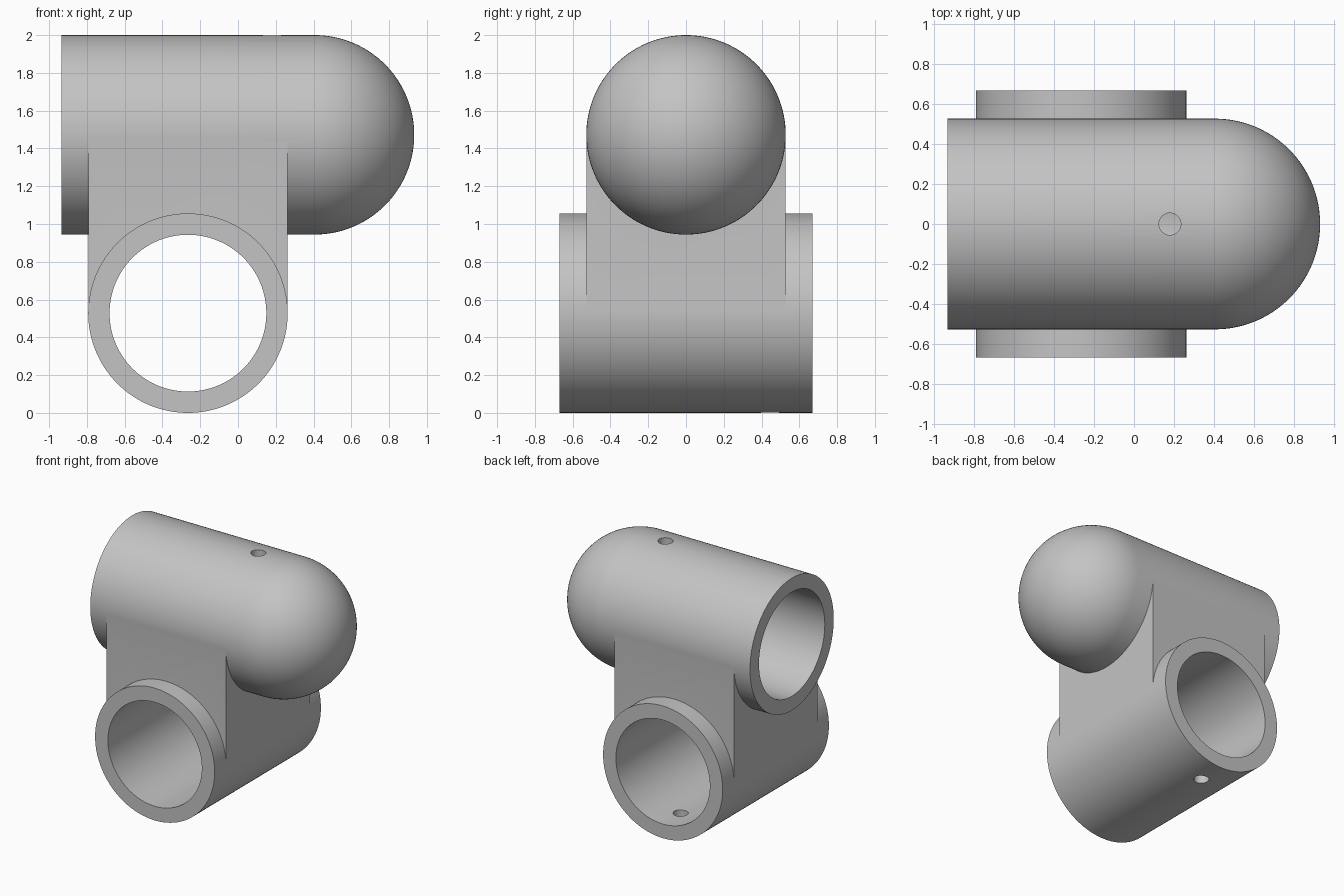
import bpy
import math
from mathutils import Matrix

cube = bpy.data.objects.get("Cube")
if cube:
    bpy.data.objects.remove(cube, do_unlink=True)

R, BORE, PIN = 0.528, 0.415, 0.055   # outer, bore and pin hole radii
HALF = 0.67                          # half the length of each tube
UP_X, UP_Z = -0.265, 1.472           # upper tube centre (runs along x)
LOW_Z = R                            # lower tube centre height (runs along y)
END = UP_X + HALF                    # where the dome starts
SEGS = 128

grey = bpy.data.materials.new("plain grey")
grey.use_nodes = True
colour = (0.55, 0.55, 0.55, 1)
grey.diffuse_color = colour
grey.node_tree.nodes["Principled BSDF"].inputs["Base Color"].default_value = colour


def lathe(name, profile, matrix):
    """Revolve (radius, height) points around z, then place the solid."""
    verts, faces, rings = [], [], []
    for r, h in profile:
        start = len(verts)
        count = 1 if r < 1e-6 else SEGS
        for i in range(count):
            a = math.tau * i / SEGS
            verts.append((r * math.cos(a), r * math.sin(a), h))
        rings.append([start + i % count for i in range(SEGS)])
    for low, high in zip(rings, rings[1:]):
        for i in range(SEGS):
            j = (i + 1) % SEGS
            faces.append(list(dict.fromkeys((low[i], low[j], high[j], high[i]))))
    if profile[0][0] > 0:
        faces.append(rings[0][::-1])
    if profile[-1][0] > 0:
        faces.append(rings[-1])
    mesh = bpy.data.meshes.new(name)
    mesh.from_pydata(verts, [], faces)
    mesh.transform(matrix)
    mesh.materials.append(grey)
    obj = bpy.data.objects.new(name, mesh)
    bpy.context.collection.objects.link(obj)
    return obj


def rod(name, r, h0, h1, matrix):
    return lathe(name, [(r, h0), (r, h1)], matrix)


def combine(target, other, operation):
    mod = target.modifiers.new(other.name, "BOOLEAN")
    mod.operation, mod.solver, mod.object = operation, "EXACT", other
    bpy.context.view_layer.objects.active = target
    bpy.ops.object.modifier_apply(modifier=mod.name)
    bpy.data.objects.remove(other, do_unlink=True)


along_x = Matrix.Translation((UP_X, 0, UP_Z)) @ Matrix.Rotation(math.pi / 2, 4, "Y")
along_y = Matrix.Translation((UP_X, 0, LOW_Z)) @ Matrix.Rotation(-math.pi / 2, 4, "X")

# Upper tube with a rounded end
steps = 32
dome = [(R * math.cos(math.pi / 2 * i / steps),
         HALF + R * math.sin(math.pi / 2 * i / steps)) for i in range(steps)]
body = lathe("crossed_tube_connector", [(R, -HALF)] + dome + [(0, HALF + R)], along_x)

# Square web joining the tubes
bpy.ops.mesh.primitive_cube_add(size=1, location=(UP_X, 0, (LOW_Z + UP_Z) / 2))
web = bpy.context.object
web.name = "web"
web.scale = (2 * R - 0.002, 2 * R - 0.002, UP_Z - LOW_Z)
web.data.materials.append(grey)
combine(body, web, "UNION")

# Lower tube
combine(body, rod("lower_tube", R, -HALF, HALF, along_y), "UNION")

# Bores and pin holes
cutters = [
    rod("upper_bore", BORE, -HALF - 0.1, HALF, along_x),
    rod("lower_bore", BORE, -HALF - 0.1, HALF + 0.1, along_y),
    rod("upper_pin_hole", PIN, 0, R + 0.1, Matrix.Translation((END - 0.225, 0, UP_Z))),
    rod("lower_pin_hole", PIN, -R - 0.1, 0, Matrix.Translation((UP_X, HALF - 0.225, LOW_Z))),
]
for cutter in cutters:
    cutter.hide_render = True
    combine(body, cutter, "DIFFERENCE")

# Smooth curved walls, crisp rims
bpy.ops.object.select_all(action="DESELECT")
body.select_set(True)
bpy.context.view_layer.objects.active = body
bpy.ops.object.shade_smooth_by_angle(angle=math.radians(12))
